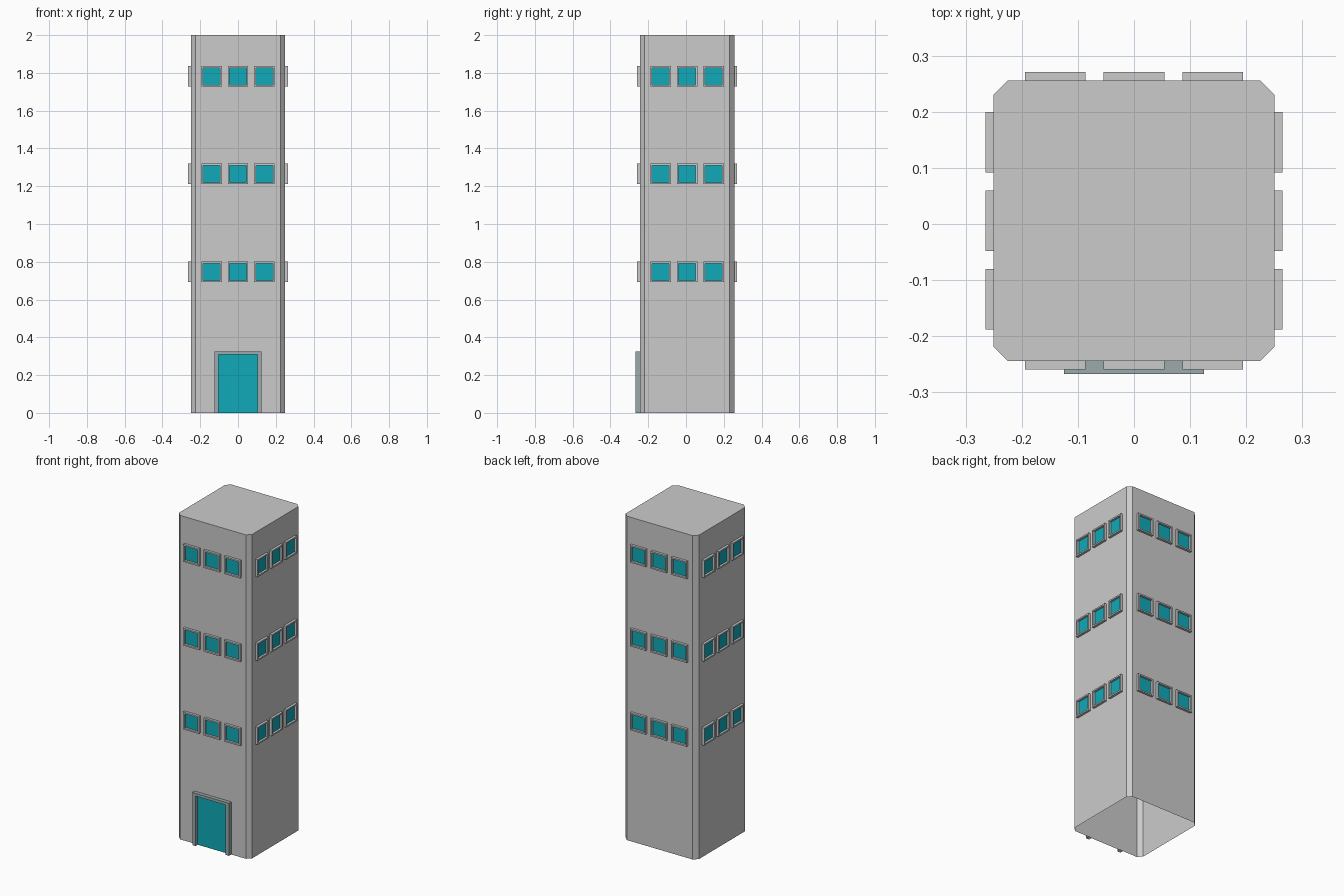
import bpy, bmesh
from math import pi
from mathutils import Matrix

if "Cube" in bpy.data.objects:
    bpy.data.objects.remove(bpy.data.objects["Cube"])

CY = 0.006      # tower centre in y (the door makes the front deeper)
HALF = 0.25     # half width of the tower
CHAMFER = 0.025


def material(name, color):
    m = bpy.data.materials.new(name)
    m.diffuse_color = (*color, 1)
    m.use_nodes = True
    m.node_tree.nodes["Principled BSDF"].inputs["Base Color"].default_value = m.diffuse_color
    return m


def mesh_from(name, verts, faces, mat=None):
    mesh = bpy.data.meshes.new(name)
    mesh.from_pydata(verts, [], faces)
    if mat:
        mesh.materials.append(mat)
    return mesh


def place(name, mesh, side=0, u=0.0, z=0.0):
    """Put a mesh modelled on the front wall plane onto one of the four walls."""
    ob = bpy.data.objects.new(name, mesh)
    bpy.context.collection.objects.link(ob)
    ob.matrix_world = (Matrix.Translation((0, CY, 0)) @ Matrix.Rotation(side * pi / 2, 4, 'Z')
                       @ Matrix.Translation((u, -HALF, z)))
    return ob


def surround(name, outer, inner, depth, closed, mat=None):
    """Hollow raised frame: outer side, front rim and inner side."""
    n = len(outer)
    rings = [(outer, 0), (outer, -depth), (inner, -depth), (inner, 0)]
    verts = [(x, y, z) for pts, y in rings for x, z in pts]
    faces = []
    for r in range(3):
        for i in range(n if closed else n - 1):
            j = (i + 1) % n
            faces.append((r * n + i, r * n + j, (r + 1) * n + j, (r + 1) * n + i))
    mesh = mesh_from(name, verts, faces, mat)
    # point the rim outward (towards -y)
    if mesh.polygons[n if closed else n - 1].normal.y > 0:
        mesh.flip_normals()
    return mesh


def pane(name, pts, mat):
    return mesh_from(name, [(x, -0.002, z) for x, z in pts], [(0, 1, 2, 3)], mat)


def square(h):
    return [(-h, -h), (h, -h), (h, h), (-h, h)]


def arch(w, h):
    return [(-w, 0), (w, 0), (w, h), (-w, h)]


teal = material("teal_glass", (0.005, 0.40, 0.48))
door_grey = material("door_grey", (0.33, 0.40, 0.41))

# Tower shell: chamfered square, open underneath
bm = bmesh.new()
a, b = HALF, HALF - CHAMFER
outline = [(-b, -a), (b, -a), (a, -b), (a, b), (b, a), (-b, a), (-a, b), (-a, -b)]
low = [bm.verts.new((x, y + CY, 0)) for x, y in outline]
top = [bm.verts.new((x, y + CY, 2)) for x, y in outline]
for i in range(8):
    j = (i + 1) % 8
    bm.faces.new((low[i], low[j], top[j], top[i]))
bm.faces.new(top)
tower_mesh = bpy.data.meshes.new("tower")
bm.to_mesh(tower_mesh)
bm.free()
bpy.context.collection.objects.link(bpy.data.objects.new("tower", tower_mesh))

# Windows: three per row, three rows, on all four walls
frame = surround("window_frame", square(0.054), square(0.045), 0.015, True)
glass = pane("window_glass", square(0.045), teal)
for side in range(4):
    for z in (0.747, 1.265, 1.782):
        for u in (-0.14, 0, 0.14):
            place("window_frame", frame, side, u, z)
            place("window_glass", glass, side, u, z)

# Door on the front: surround open at the ground
shift = lambda p: p[1:] + p[:1]
door_frame = surround("door_frame", shift(arch(0.125, 0.325)), shift(arch(0.103, 0.308)),
                      0.023, False, door_grey)
place("door_frame", door_frame)
place("door_panel", pane("door_panel", arch(0.103, 0.308), teal))
